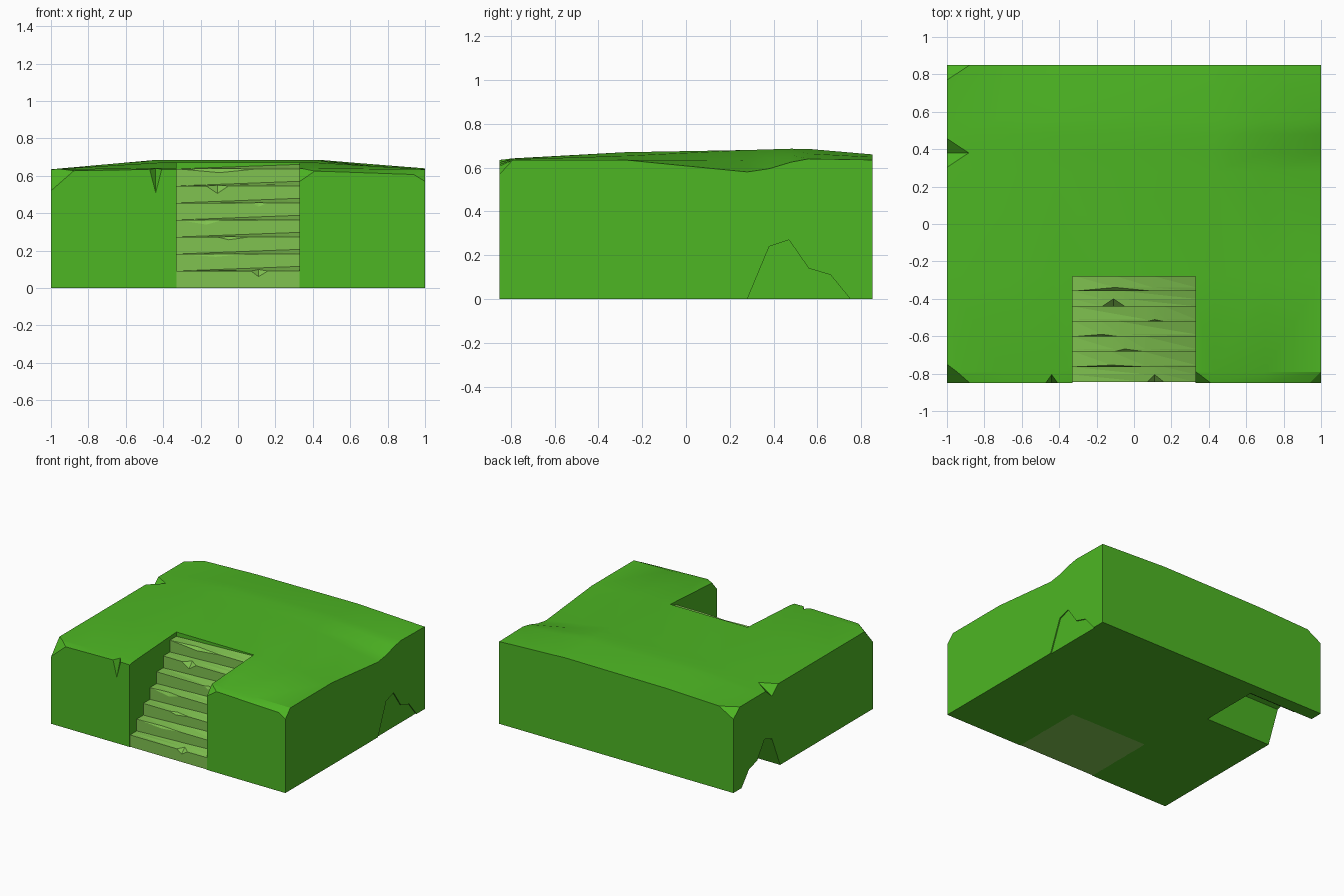
import bpy, bmesh
from mathutils import Vector

cube = bpy.data.objects.get("Cube")
if cube:
    bpy.data.objects.remove(cube, do_unlink=True)


def material(name, rgb):
    m = bpy.data.materials.new(name)
    m.use_nodes = True
    m.diffuse_color = (*rgb, 1)
    bsdf = next(n for n in m.node_tree.nodes if n.type == 'BSDF_PRINCIPLED')
    bsdf.inputs["Base Color"].default_value = (*rgb, 1)
    bsdf.inputs["Roughness"].default_value = 0.9
    return m


GRASS = material("grass_green", (0.075, 0.47, 0.017))
STEP = material("pale_step_green", (0.216, 0.54, 0.08))


def finish(bm, name, mat):
    bmesh.ops.recalc_face_normals(bm, faces=bm.faces)
    me = bpy.data.meshes.new(name)
    bm.to_mesh(me)
    bm.free()
    me.materials.append(mat)
    ob = bpy.data.objects.new(name, me)
    bpy.context.collection.objects.link(ob)
    return ob


def loft(bm, sections):
    """Closed solid through a row of equal-length point loops."""
    rings = [[bm.verts.new(p) for p in s] for s in sections]
    n = len(rings[0])
    for a, b in zip(rings, rings[1:]):
        for i in range(n):
            j = (i + 1) % n
            bm.faces.new((a[i], a[j], b[j], b[i]))
    caps = [bm.faces.new(rings[0]), bm.faces.new(rings[-1])]
    bmesh.ops.triangulate(bm, faces=[f for f in bm.faces if f not in caps])


def hull(points):
    bm = bmesh.new()
    for p in points:
        bm.verts.new(p)
    bmesh.ops.convex_hull(bm, input=bm.verts)
    return finish(bm, "cutter", GRASS)


def cut(target, cutter):
    cutter.hide_render = True
    mod = target.modifiers.new("cut", 'BOOLEAN')
    mod.operation = 'DIFFERENCE'
    mod.solver = 'EXACT'
    mod.object = cutter
    bpy.context.view_layer.objects.active = target
    bpy.ops.object.modifier_apply(modifier=mod.name)
    bpy.data.objects.remove(cutter, do_unlink=True)


# Ground block with a gently uneven top
XS = (-1, -0.43, 0.43, 1)
ROWS = {-0.85: (.625, .635, .625, .605), -0.79: (.635, .642, .64, .635),
        -0.28: (.635, .67, .67, .635), 0.28: (.635, .68, .68, .58),
        0.38: (.635, .683, .683, .595), 0.48: (.635, .686, .686, .625),
        0.56: (.635, .685, .685, .64), 0.85: (.635, .655, .66, .635)}


def height(x, row):
    for x0, x1, a, b in zip(XS, XS[1:], row, row[1:]):
        if x <= x1:
            return a + (b - a) * (x - x0) / (x1 - x0)


bm = bmesh.new()
loft(bm, [[(x, -0.85, 0)] + [(x, y, height(x, r)) for y, r in ROWS.items()]
          + [(x, 0.85, 0)] for x in (-1, -0.7, -0.43, 0, 0.43, 0.7, 1)])
block = finish(bm, "ground_block", GRASS)

# Stair pocket
cut(block, hull([(x, y, z) for x in (-.33, .33) for y in (-1, -.28) for z in (-.1, 1)]))

# Burrow on one side, shallow outline of it on the other
ARCH = ((.28, 0), (.38, .24), (.47, .27), (.56, .14), (.66, .11), (.75, 0))
for x0, x1 in ((-1.1, -0.44), (0.992, 1.1)):
    bm = bmesh.new()
    loft(bm, [[(x, .28, -.05)] + [(x, y, z) for y, z in ARCH] + [(x, .75, -.05)]
              for x in (x0, x1)])
    cut(block, finish(bm, "cutter", GRASS))

# Chipped corners: a slanted plane through three points
CHIPS = (((-1, -.85, .52), (-.88, -.85, .625), (-1, -.75, .635)),
         ((1, -.85, .57), (.94, -.85, .607), (1, -.79, .635)),
         ((.33, -.85, .57), (.41, -.85, .625), (.33, -.79, .64)),
         ((-1, .85, .57), (-.88, .85, .638), (-1, .77, .635)))
for chip in CHIPS:
    a, b, c = map(Vector, chip)
    mid = (a + b + c) / 3
    n = (b - a).cross(c - a).normalized()
    n = n if n.z > 0 else -n
    tri = [mid + (p - mid) * 1.2 for p in (a, b, c)]
    cut(block, hull(tri + [p + n * 0.15 for p in tri]))

# Notches in the front and side rims
cut(block, hull([(-.485, -.855, .67), (-.395, -.855, .67), (-.44, -.855, .495),
                 (-.44, -.795, .67)]))
cut(block, hull([(-1.005, .27, .66), (-1.005, .49, .66), (-1.005, .38, .565),
                 (-.86, .38, .66)]))

bpy.ops.object.select_all(action='DESELECT')
block.select_set(True)
bpy.context.view_layer.objects.active = block
bpy.ops.object.shade_smooth_by_angle(angle=0.3)

# Worn steps: chip left, middle, right, drop and reach for each tread
WEAR = ((.07, .11, .16, .03, .04), (-.32, -.12, .05, .015, .01),
        (-.11, -.05, .06, .015, .015), (-.32, -.17, -.08, .025, .012),
        (.07, .11, .16, .02, .01), (-.17, -.11, -.05, .04, .04),
        (-.32, -.1, .1, .02, .02))
HALF = 0.332
bm = bmesh.new()
for i, (left, mid, right, drop, reach) in enumerate(WEAR):
    y, z = -0.845 + 0.081 * i, 0.091 * (i + 1)
    back = y + 0.081
    sections = []
    for x in (-HALF, left, mid, right, HALF):
        rise = 0.025 * (x + HALF) / (2 * HALF)
        front = z - drop if x == mid else z
        sections.append([(x, y, 0), (x, y, front),
                         (x, y + reach, z + rise * reach / 0.081),
                         (x, back, z + rise), (x, back, 0)])
    loft(bm, sections)
finish(bm, "stairs", STEP)
